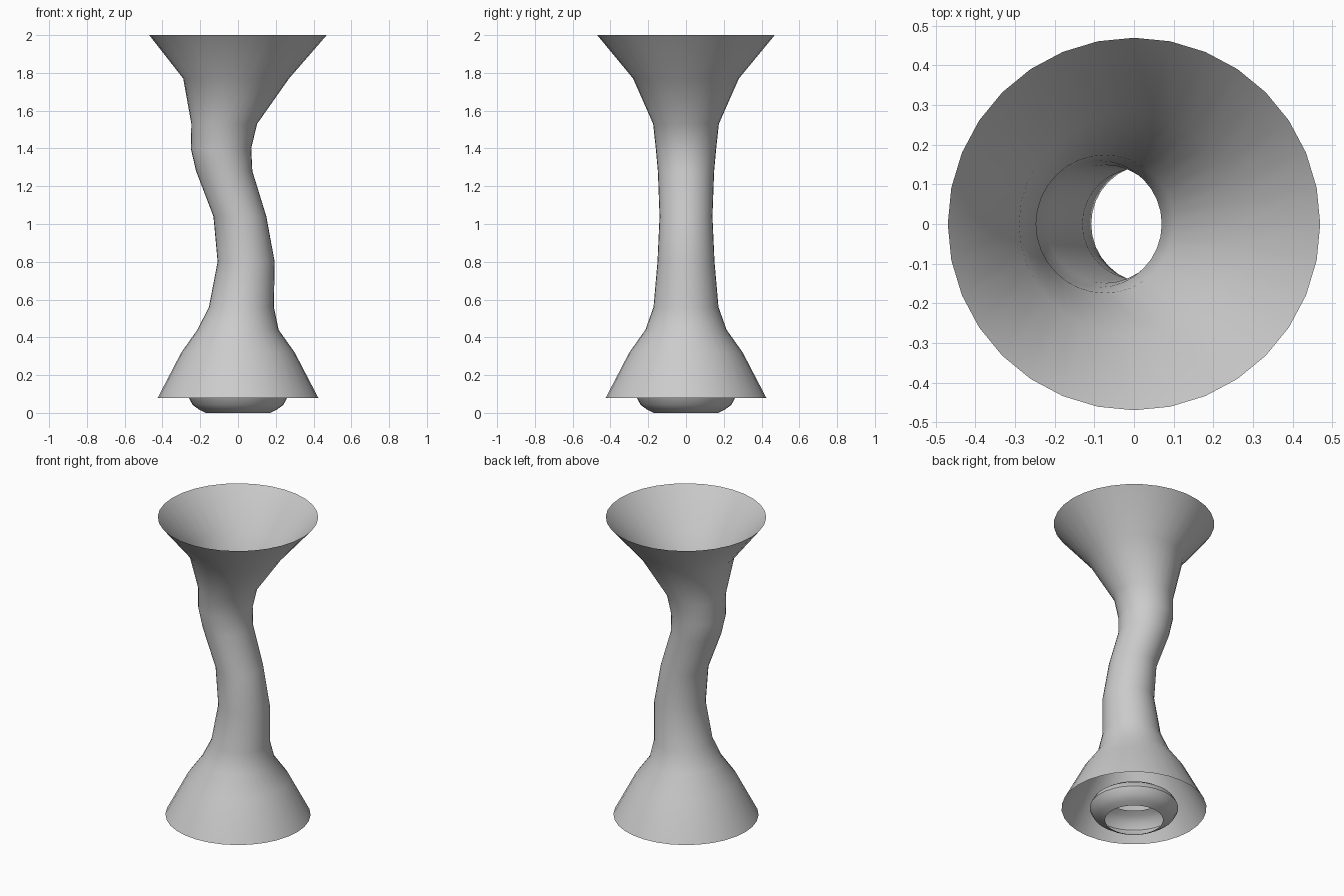
import bpy, bmesh
from math import cos, sin, tau, radians

if "Cube" in bpy.data.objects:
    bpy.data.objects.remove(bpy.data.objects["Cube"])

SIDES = 32

def ring_shell(name, rings):
    """Open tube skinned through circles given as (z, radius, x offset)."""
    bm = bmesh.new()
    loops = [[bm.verts.new((cx + r * cos(tau * i / SIDES), r * sin(tau * i / SIDES), z))
              for i in range(SIDES)] for z, r, cx in rings]
    for a, b in zip(loops, loops[1:]):
        for i in range(SIDES):
            j = (i + 1) % SIDES
            bm.faces.new((a[i], a[j], b[j], b[i]))
    mesh = bpy.data.meshes.new(name)
    bm.to_mesh(mesh)
    bm.free()
    obj = bpy.data.objects.new(name, mesh)
    bpy.context.collection.objects.link(obj)
    bpy.ops.object.select_all(action='DESELECT')
    obj.select_set(True)
    bpy.context.view_layer.objects.active = obj
    bpy.ops.object.shade_smooth_by_angle(angle=radians(50))
    return obj

# Winding stem with flared foot and trumpet mouth
ring_shell("curved_stem", [
    (0.08, 0.425, 0), (0.32, 0.30, 0), (0.44, 0.215, 0.0),
    (0.56, 0.172, 0.018), (0.80, 0.151, 0.043), (1.04, 0.14, 0.01),
    (1.28, 0.149, -0.073), (1.40, 0.16, -0.09), (1.53, 0.174, -0.073),
    (1.77, 0.28, -0.01), (2.0, 0.47, 0)])

# Rounded open collar tucked under the foot
ring_shell("base_collar", [
    (0.0, 0.17, 0), (0.015, 0.202, 0), (0.042, 0.24, 0), (0.08, 0.26, 0),
    (0.118, 0.24, 0), (0.145, 0.202, 0), (0.16, 0.17, 0)])
